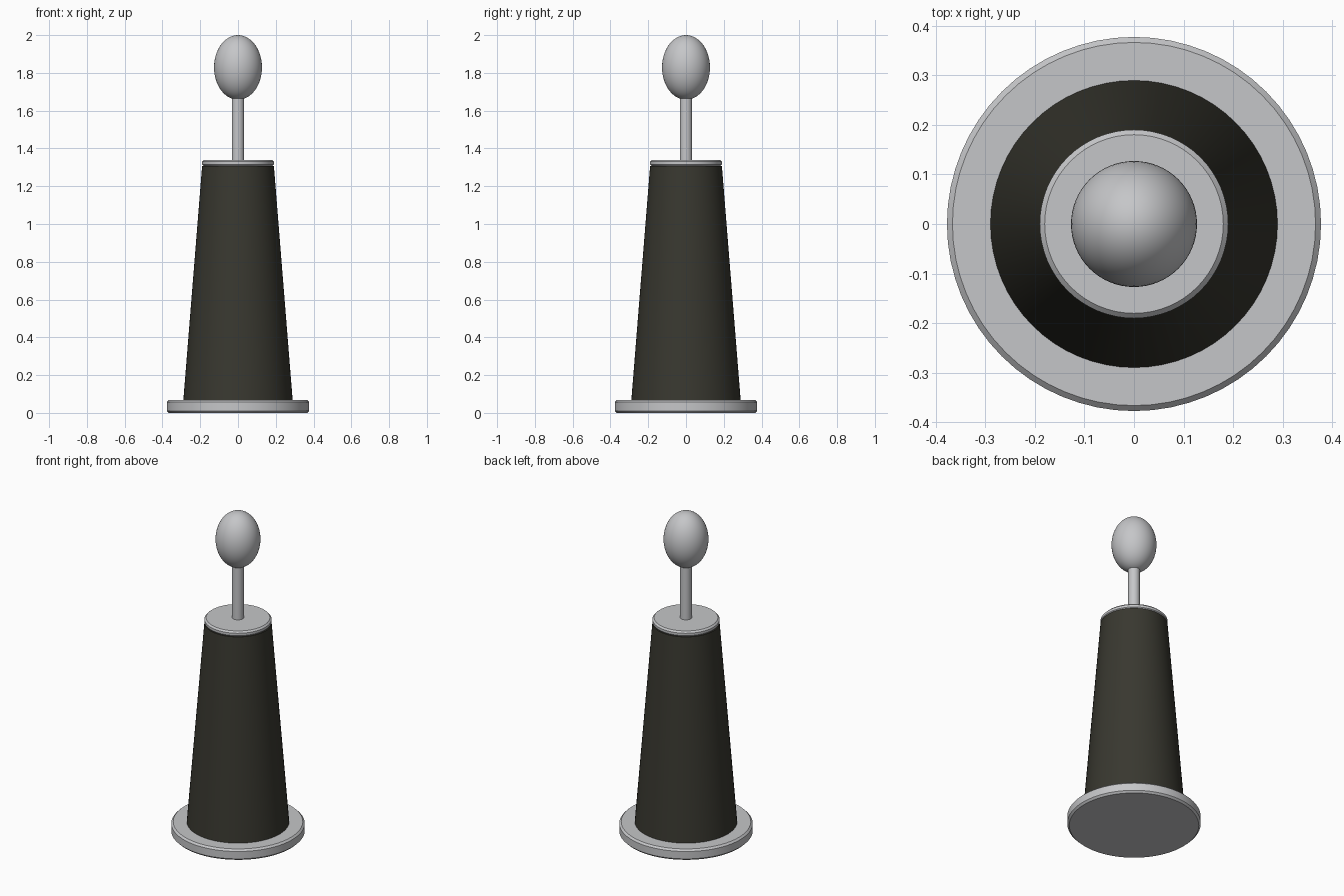
import bpy, bmesh, math

if "Cube" in bpy.data.objects:
    bpy.data.objects.remove(bpy.data.objects["Cube"])


def material(name, rgb):
    m = bpy.data.materials.new(name)
    m.diffuse_color = (*rgb, 1)
    m.use_nodes = True
    m.node_tree.nodes["Principled BSDF"].inputs["Base Color"].default_value = m.diffuse_color
    return m


silver = material("silver grey", (0.56, 0.565, 0.58))
dark = material("dark olive", (0.04, 0.039, 0.029))


def lathe(name, profile, mat, sides=64):
    """Spin an (radius, height) profile around z; ends on the axis close it."""
    bm = bmesh.new()
    verts = [bm.verts.new((r, 0, z)) for r, z in profile]
    edges = [bm.edges.new(p) for p in zip(verts, verts[1:])]
    bmesh.ops.spin(bm, geom=verts + edges, cent=(0, 0, 0), axis=(0, 0, 1),
                   angle=math.tau, steps=sides, use_merge=False)
    bmesh.ops.remove_doubles(bm, verts=bm.verts, dist=1e-5)
    bmesh.ops.recalc_face_normals(bm, faces=bm.faces)
    mesh = bpy.data.meshes.new(name)
    bm.to_mesh(mesh)
    bm.free()
    mesh.materials.append(mat)
    ob = bpy.data.objects.new(name, mesh)
    bpy.context.collection.objects.link(ob)
    bpy.ops.object.select_all(action='DESELECT')
    ob.select_set(True)
    bpy.context.view_layer.objects.active = ob
    bpy.ops.object.shade_smooth_by_angle(angle=math.radians(30))
    return ob


def disc(name, radius, z0, z1, bevel):
    """Flat disc with chamfered rims."""
    return lathe(name, [(0, z0), (radius - bevel, z0), (radius, z0 + bevel),
                        (radius, z1 - bevel), (radius - bevel, z1), (0, z1)], silver)


# Base plate and tapered body with its cap
disc("base_plate", 0.377, 0.0, 0.068, 0.011)
lathe("tapered_body", [(0, 0.06), (0.29, 0.06), (0.19, 1.307), (0, 1.307)], dark)
disc("top_cap", 0.19, 1.305, 1.34, 0.01)

# Thin stem carrying an egg-shaped knob
lathe("stem", [(0, 1.33), (0.033, 1.33), (0.033, 1.70), (0, 1.70)], silver, 32)
steps = 32
arc = [math.pi * i / steps - math.pi / 2 for i in range(steps + 1)]
lathe("knob", [(0.127 * math.cos(a), 1.829 + 0.171 * math.sin(a)) for a in arc], silver)
